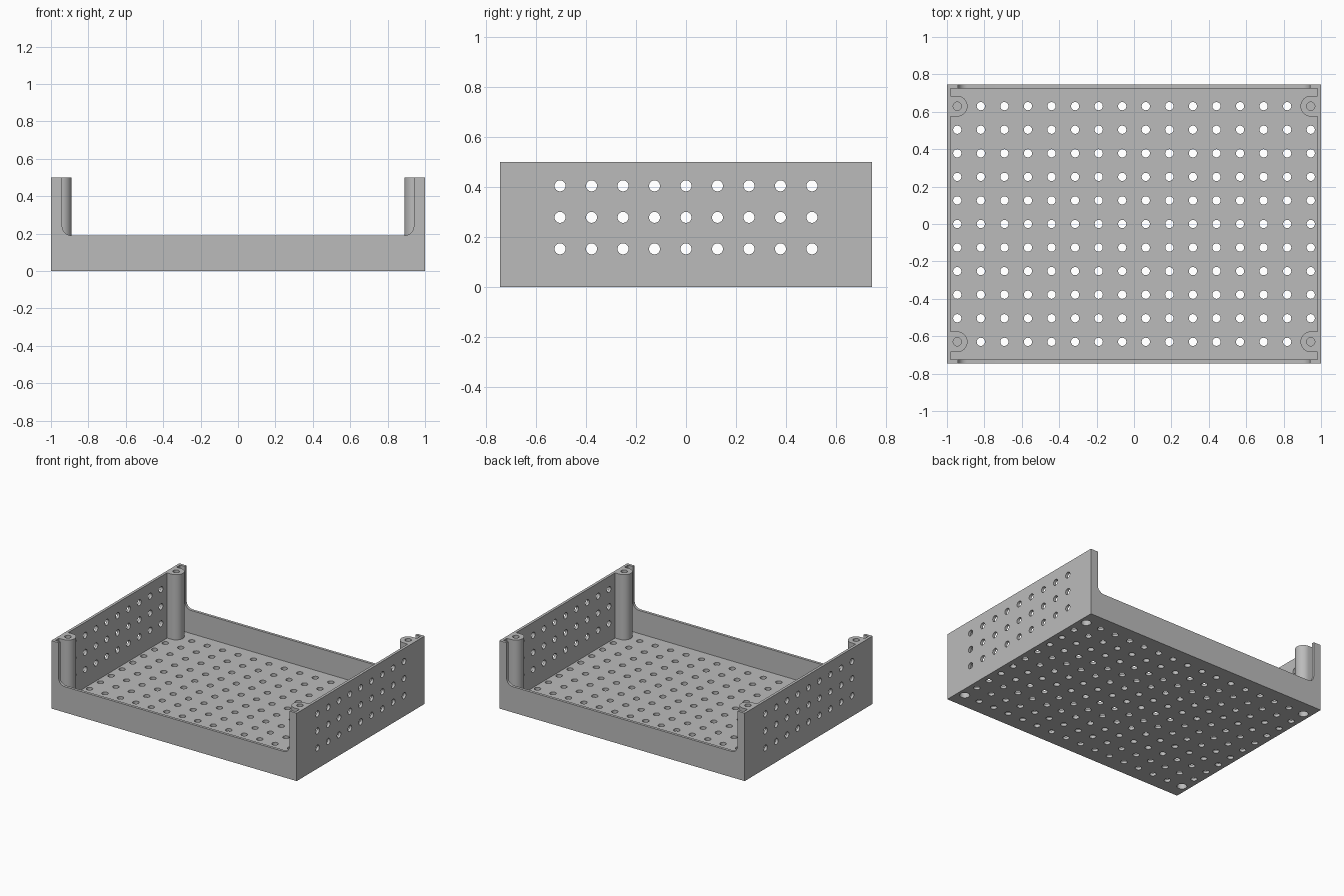
import bpy
import bmesh
from math import pi, sin, cos
from mathutils import Matrix, Vector

if "Cube" in bpy.data.objects:
    bpy.data.objects.remove(bpy.data.objects["Cube"], do_unlink=True)

HX, HY, HEIGHT = 1.0, 0.745, 0.5      # outer half sizes and height
WALL, RIM = 0.02, 0.19                # plate thickness, low wall height
OPEN_X, FILLET = 0.94, 0.05           # opening half width and corner radius
PITCH, HOLE = 0.126, 0.022            # hole spacing and radius
POST_X, POST_Y, POST_R = 0.945, 0.63, 0.055

grey = bpy.data.materials.new("plain grey")
grey.use_nodes = True
grey.diffuse_color = (0.5, 0.5, 0.5, 1)
grey.node_tree.nodes["Principled BSDF"].inputs["Base Color"].default_value = (0.5, 0.5, 0.5, 1)


def finish(bm, name):
    bmesh.ops.recalc_face_normals(bm, faces=bm.faces)
    mesh = bpy.data.meshes.new(name)
    bm.to_mesh(mesh)
    bm.free()
    mesh.materials.append(grey)
    ob = bpy.data.objects.new(name, mesh)
    bpy.context.collection.objects.link(ob)
    return ob


def box(name, hx, hy, z0, z1):
    bm = bmesh.new()
    bmesh.ops.create_cube(bm, size=1, matrix=Matrix.Translation((0, 0, (z0 + z1) / 2))
                          @ Matrix.Diagonal((2 * hx, 2 * hy, z1 - z0, 1)))
    return finish(bm, name)


def prism(bm, points, direction):
    face = bm.faces.new([bm.verts.new(p) for p in points])
    top = bmesh.ops.extrude_face_region(bm, geom=[face])["geom"]
    bmesh.ops.translate(bm, vec=Vector(direction),
                        verts=[v for v in top if isinstance(v, bmesh.types.BMVert)])


def pin(bm, center, radius, length, turn=Matrix(), sides=24):
    bmesh.ops.create_cone(bm, cap_ends=True, segments=sides, radius1=radius, radius2=radius,
                          depth=length, matrix=Matrix.Translation(center) @ turn)


def combine(body, tool, operation):
    tool.hide_render = True
    mod = body.modifiers.new(operation.title(), 'BOOLEAN')
    mod.operation, mod.solver, mod.object = operation, 'EXACT', tool
    bpy.context.view_layer.objects.active = body
    bpy.ops.object.modifier_apply(modifier=mod.name)
    bpy.data.objects.remove(tool, do_unlink=True)


# Hollow tray
tray = box("tray", HX, HY, 0, HEIGHT)
combine(tray, box("cavity", HX - WALL, HY - WALL, WALL, 1), 'DIFFERENCE')

# Rounded openings through front and back walls
bm = bmesh.new()
arc = [(OPEN_X - FILLET + FILLET * sin(a), RIM + FILLET - FILLET * cos(a))
       for a in (i * pi / 16 for i in range(9))]
outline = arc + [(OPEN_X, 1), (-OPEN_X, 1)] + [(-x, z) for x, z in reversed(arc)]
prism(bm, [(x, -1, z) for x, z in outline], (0, 2, 0))
combine(tray, finish(bm, "opening"), 'DIFFERENCE')

corners = [(sx, sy) for sx in (-1, 1) for sy in (-1, 1)]

# Corner posts joined to the side walls
bm = bmesh.new()
for sx, sy in corners:
    shape = [(POST_X - POST_R * sin(a), POST_R * cos(a)) for a in (i * pi / 16 for i in range(17))]
    shape += [(HX - WALL / 2, -POST_R), (HX - WALL / 2, POST_R)]
    prism(bm, [(sx * x, sy * POST_Y + y, WALL / 2) for x, y in shape], (0, 0, HEIGHT - WALL / 2))
combine(tray, finish(bm, "posts"), 'UNION')

# Floor holes, side vents and the blind holes in the posts
bm = bmesh.new()
for i in range(16):
    for j in range(11):
        if not (i in (0, 15) and j in (0, 10)):
            pin(bm, ((i - 7.5) * PITCH, (j - 5) * PITCH, WALL / 2), HOLE, 3 * WALL)
across = Matrix.Rotation(pi / 2, 4, 'Y')
for side in (-1, 1):
    for j in range(-4, 5):
        for k in range(3):
            pin(bm, (side * (HX - WALL / 2), j * PITCH, 0.152 + k * PITCH), HOLE, 3 * WALL, across)
for sx, sy in corners:
    pin(bm, (sx * POST_X, sy * POST_Y, HEIGHT), HOLE, 0.3)
    pin(bm, (sx * POST_X, sy * POST_Y, 0), 0.034, 0.12)
combine(tray, finish(bm, "holes"), 'DIFFERENCE')

# Smooth round surfaces, keep edges crisp
bpy.ops.object.select_all(action='DESELECT')
tray.select_set(True)
bpy.context.view_layer.objects.active = tray
bpy.ops.object.shade_smooth_by_angle(angle=pi / 6)
